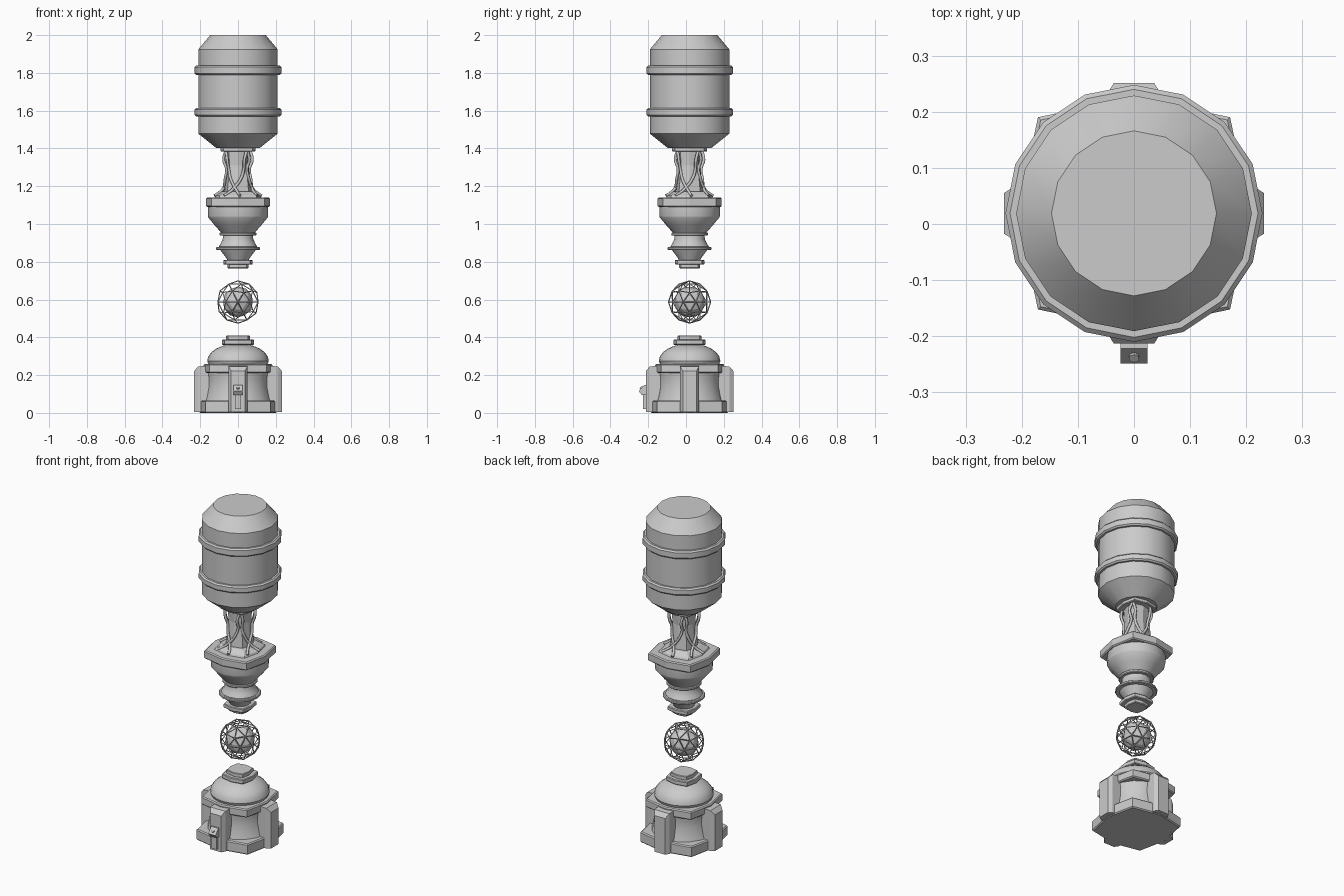
import bpy, bmesh
from math import sin, cos, pi, radians
from mathutils import Vector

if "Cube" in bpy.data.objects:
    bpy.data.objects.remove(bpy.data.objects["Cube"])

CY = 0.019  # the main axis sits slightly behind centre; only the latch reaches forward


def make(name, verts, faces, smooth=None):
    me = bpy.data.meshes.new(name)
    me.from_pydata(verts, [], faces)
    bm = bmesh.new()
    bm.from_mesh(me)
    bmesh.ops.recalc_face_normals(bm, faces=bm.faces)
    bm.to_mesh(me)
    bm.free()
    ob = bpy.data.objects.new(name, me)
    bpy.context.collection.objects.link(ob)
    if smooth:
        bpy.ops.object.select_all(action='DESELECT')
        ob.select_set(True)
        bpy.context.view_layer.objects.active = ob
        bpy.ops.object.shade_smooth_by_angle(angle=radians(smooth))
    return ob


def lathe(name, profile, n=16, corner=1.0, smooth=30):
    """Capped turned shape; corner > 1 pushes the diagonals of an octagon outward."""
    verts, faces = [], []
    for r, z in profile:
        for i in range(n):
            k = r * (corner if i % 2 else 1)
            a = 2 * pi * i / n
            verts.append((k * cos(a), CY + k * sin(a), z))
    for j in range(len(profile) - 1):
        for i in range(n):
            a, b = j * n + i, j * n + (i + 1) % n
            faces.append((a, b, b + n, a + n))
    faces += [tuple(range(n)), tuple(range(len(verts) - n, len(verts)))]
    return make(name, verts, faces, smooth)


def plate(name, r, z0, z1, corner=1.17, b=0.006):
    """Square-ish eight sided plate with chamfered rims."""
    return lathe(name, [(r - b, z0), (r, z0 + b), (r, z1 - b), (r - b, z1)], 8, corner, None)


def ring(name, r, z0, z1, b=0.006):
    return lathe(name, [(r - b, z0), (r, z0 + b), (r, z1 - b), (r - b, z1)])


# Base: flared body between two plates, dome and stepped cap
plate("base_flange", 0.207, 0.0, 0.065)
lathe("base_body", [(0.18, 0.06), (0.172, 0.09), (0.163, 0.14), (0.163, 0.18), (0.168, 0.215)])
plate("base_collar", 0.182, 0.21, 0.26)
dome = [(0.155, 0.255)] + [(0.163 * cos(a), 0.275 + 0.092 * sin(a))
                           for a in (radians(t) for t in (0, 15, 30, 45, 60, 75))]
lathe("base_dome", dome, 24)
plate("dome_cap_lower", 0.085, 0.36, 0.388, b=0.004)
plate("dome_cap_upper", 0.063, 0.386, 0.41, b=0.003)

# Four buttresses around the base
section = [(0.15, -0.05), (0.21, -0.05), (0.232, -0.036), (0.232, 0.036), (0.21, 0.05), (0.15, 0.05)]
tops = [0.25, 0.246, 0.222, 0.222, 0.246, 0.25]
for k, side in enumerate(("right", "back", "left", "front")):
    c, s = cos(k * pi / 2), sin(k * pi / 2)
    pts = [(r * c - w * s, CY + r * s + w * c) for r, w in section]
    verts = [(x, y, 0.004) for x, y in pts] + [(x, y, z) for (x, y), z in zip(pts, tops)]
    faces = [(0, 1, 2, 3, 4, 5), (6, 7, 10, 11), (7, 8, 9, 10)]
    faces += [(i, (i + 1) % 6, (i + 1) % 6 + 6, i + 6) for i in range(6)]
    make("buttress_" + side, verts, faces)


def side_prism(name, yz, half):
    """Side profile in y,z extruded across x."""
    n = len(yz)
    verts = [(x, y, z) for x in (-half, half) for y, z in yz]
    faces = [tuple(range(n)), tuple(range(n, 2 * n))]
    faces += [(i, (i + 1) % n, (i + 1) % n + n, i + n) for i in range(n)]
    return make(name, verts, faces)


# Front latch with strip and knob
side_prism("latch_block", [(-0.205, 0.095), (-0.235, 0.095), (-0.249, 0.115), (-0.222, 0.148), (-0.205, 0.148)], 0.024)
side_prism("latch_strip", [(-0.2, 0.02), (-0.228, 0.02), (-0.228, 0.1), (-0.2, 0.1)], 0.016)
bpy.ops.mesh.primitive_cylinder_add(vertices=12, radius=0.009, depth=0.012,
                                    location=(0, -0.236, 0.132), rotation=(radians(39), 0, 0))
bpy.context.object.name = "latch_knob"

# Floating core inside a wire cage
bpy.ops.mesh.primitive_ico_sphere_add(subdivisions=2, radius=0.082, location=(0, CY, 0.587))
bpy.context.object.name = "core"
bpy.ops.mesh.primitive_ico_sphere_add(subdivisions=2, radius=0.112, location=(0, CY, 0.587))
cage = bpy.context.object
cage.name = "core_cage"
wire = cage.modifiers.new("wire", 'WIREFRAME')
wire.thickness = 0.006

# Lower stem
plate("stem_tip", 0.055, 0.765, 0.79, b=0.004)
plate("stem_tip_collar", 0.078, 0.785, 0.81, b=0.004)
lathe("stem_bulb", [(0.055, 0.805), (0.062, 0.82), (0.092, 0.86), (0.102, 0.88), (0.09, 0.9),
                    (0.081, 0.92), (0.079, 0.945)])
ring("stem_bulb_ring", 0.116, 0.862, 0.878, 0.004)
ring("stem_neck_ring", 0.097, 0.938, 0.955, 0.004)
lathe("stem_bowl", [(0.085, 0.95), (0.125, 0.995), (0.158, 1.035), (0.16, 1.042), (0.16, 1.095)])
plate("stem_flange", 0.17, 1.09, 1.14)
lathe("stem_step", [(0.125, 1.135), (0.118, 1.15), (0.085, 1.172)], 8, 1.15, None)

# Column with vines winding up it
lathe("column", [(0.072, 1.16), (0.062, 1.25), (0.056, 1.31), (0.062, 1.385)], 8, 1.12, None)
path = [(0.125, 1.15, -0.10), (0.1, 1.165, 0.0), (0.078, 1.19, 0.25), (0.07, 1.24, 0.75),
        (0.068, 1.29, 1.0), (0.083, 1.34, 0.95), (0.08, 1.39, 1.15)]
for i in range(8):
    cu = bpy.data.curves.new("vine", 'CURVE')
    cu.dimensions = '3D'
    cu.bevel_depth = 0.008
    cu.bevel_resolution = 1
    cu.resolution_u = 4
    cu.use_fill_caps = True
    sp = cu.splines.new('BEZIER')
    sp.bezier_points.add(len(path) - 1)
    start = pi / 4 * i + (0.25 if i % 2 else 0.0)
    spin = 1 if i % 2 else -0.8
    for p, (r, z, t) in zip(sp.bezier_points, path):
        a = start + spin * t
        p.co = Vector((r * cos(a), CY + r * sin(a), z))
        p.handle_left_type = p.handle_right_type = 'AUTO'
    bpy.context.collection.objects.link(bpy.data.objects.new("vine_%d" % (i + 1), cu))

# Upper tank with two bands
plate("tank_collar", 0.093, 1.383, 1.406, b=0.004)
lathe("tank", [(0.115, 1.402), (0.21, 1.478), (0.21, 1.925), (0.147, 2.0)])
ring("tank_band_lower", 0.229, 1.57, 1.613, 0.008)
ring("tank_band_upper", 0.229, 1.79, 1.838, 0.008)
